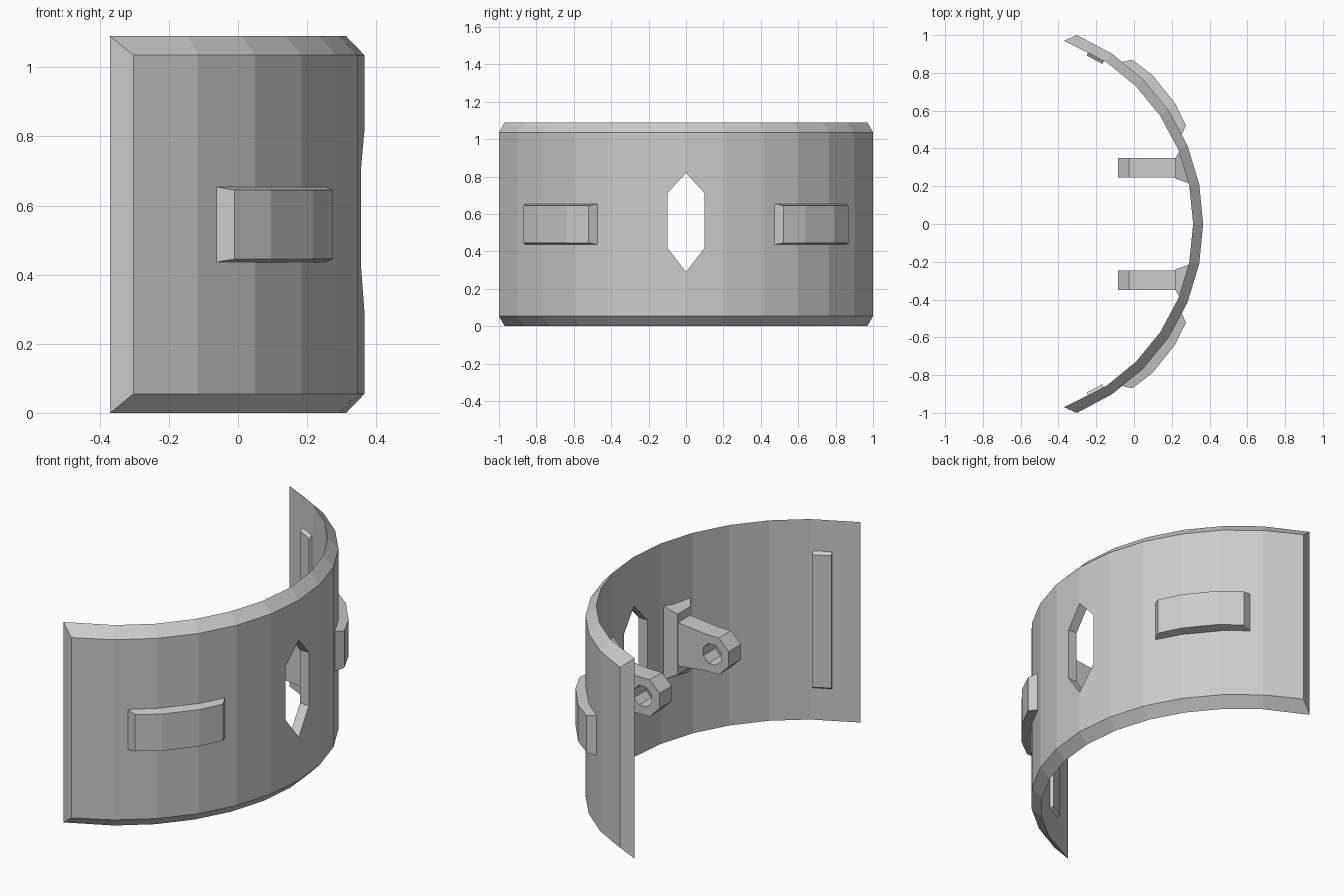
import bpy, bmesh
from math import sin, cos, radians, pi

if "Cube" in bpy.data.objects:
    bpy.data.objects.remove(bpy.data.objects["Cube"])

CX = -0.717          # centre of the curved wall
MID = 0.545          # mid height


def loft(name, sections):
    """Closed solid through equal-sized point loops, capped at both ends."""
    bm = bmesh.new()
    rings = [[bm.verts.new(p) for p in s] for s in sections]
    n = len(rings[0])
    for a, b in zip(rings, rings[1:]):
        for i in range(n):
            j = (i + 1) % n
            bm.faces.new((a[i], a[j], b[j], b[i]))
    bm.faces.new(rings[0])
    bm.faces.new(rings[-1])
    bmesh.ops.recalc_face_normals(bm, faces=bm.faces)
    me = bpy.data.meshes.new(name)
    bm.to_mesh(me)
    bm.free()
    ob = bpy.data.objects.new(name, me)
    bpy.context.collection.objects.link(ob)
    return ob


def arc(r, deg):
    return CX + r * cos(radians(deg)), r * sin(radians(deg))


def band(outer, inner, ho, hi):
    """Cross-section with different half heights outside and inside."""
    return [(*outer, MID - ho), (*outer, MID + ho),
            (*inner, MID + hi), (*inner, MID - hi)]


def cut(ob, cutter):
    m = ob.modifiers.new("opening", "BOOLEAN")
    m.object = cutter
    m.operation = "DIFFERENCE"
    m.solver = "EXACT"
    cutter.hide_render = True
    cutter.hide_set(True)


# Curved wall with bevelled rims
sections = []
for i in range(-6, 7):
    inner = arc(1.03, i * 11.25)
    if abs(i) == 6:
        inner = (-0.37, 0.97 * (1 if i > 0 else -1))
    sections.append(band(arc(1.083, i * 11.25), inner, 0.49, 0.545))
wall = loft("curved_wall", sections)

# Hexagonal window
hexagon = [(0, 0.29), (0.1, 0.42), (0.1, 0.71), (0, 0.82), (-0.1, 0.71), (-0.1, 0.42)]
window = loft("window_cutter", [[(x, y, z) for y, z in hexagon] for x in (0.15, 0.6)])
cut(wall, window)

# Pin hole cutter through both lugs
LX = 0.015
octagon = [pi / 8 + k * pi / 4 for k in range(8)]
pin = loft("pin_cutter", [[(LX + 0.058 * cos(a), y, MID + 0.058 * sin(a)) for a in octagon]
                          for y in (-0.5, 0.5)])

for side, s in (("front", -1), ("back", 1)):
    # Raised outer pad
    loft(side + "_outer_pad",
         [band(arc(ro, s * ao), arc(1.05, s * ai), 0.10, 0.115)
          for ro, ao, ai in ((1.121, 27.7, 24.8), (1.132, 34.4, 33.75),
                             (1.134, 44.2, 45), (1.121, 50.9, 53.9))])

    # Raised strip on the inner wall end
    loft(side + "_inner_strip",
         [band((-0.237, s * 0.925), (-0.25, s * 0.892), 0.39, 0.36),
          band((-0.145, s * 0.885), (-0.168, s * 0.848), 0.39, 0.36)])

    # Tapered mount block
    loft(side + "_lug_mount",
         [band((0.315, s * 0.208), (0.22, s * 0.24), 0.215, 0.165),
          band((0.25, s * 0.40), (0.22, s * 0.35), 0.215, 0.165)])

    # Lug with rounded end
    r = 0.1 / cos(pi / 8)
    prof = [(LX + r * cos(radians(a)), MID + r * sin(radians(a)))
            for a in (67.5, 112.5, 157.5, 202.5, 247.5, 292.5)]
    prof += [(0.24, MID - 0.12), (0.24, MID + 0.12)]
    lug = loft(side + "_lug", [[(x, s * y, z) for x, z in prof] for y in (0.245, 0.35)])
    cut(lug, pin)
